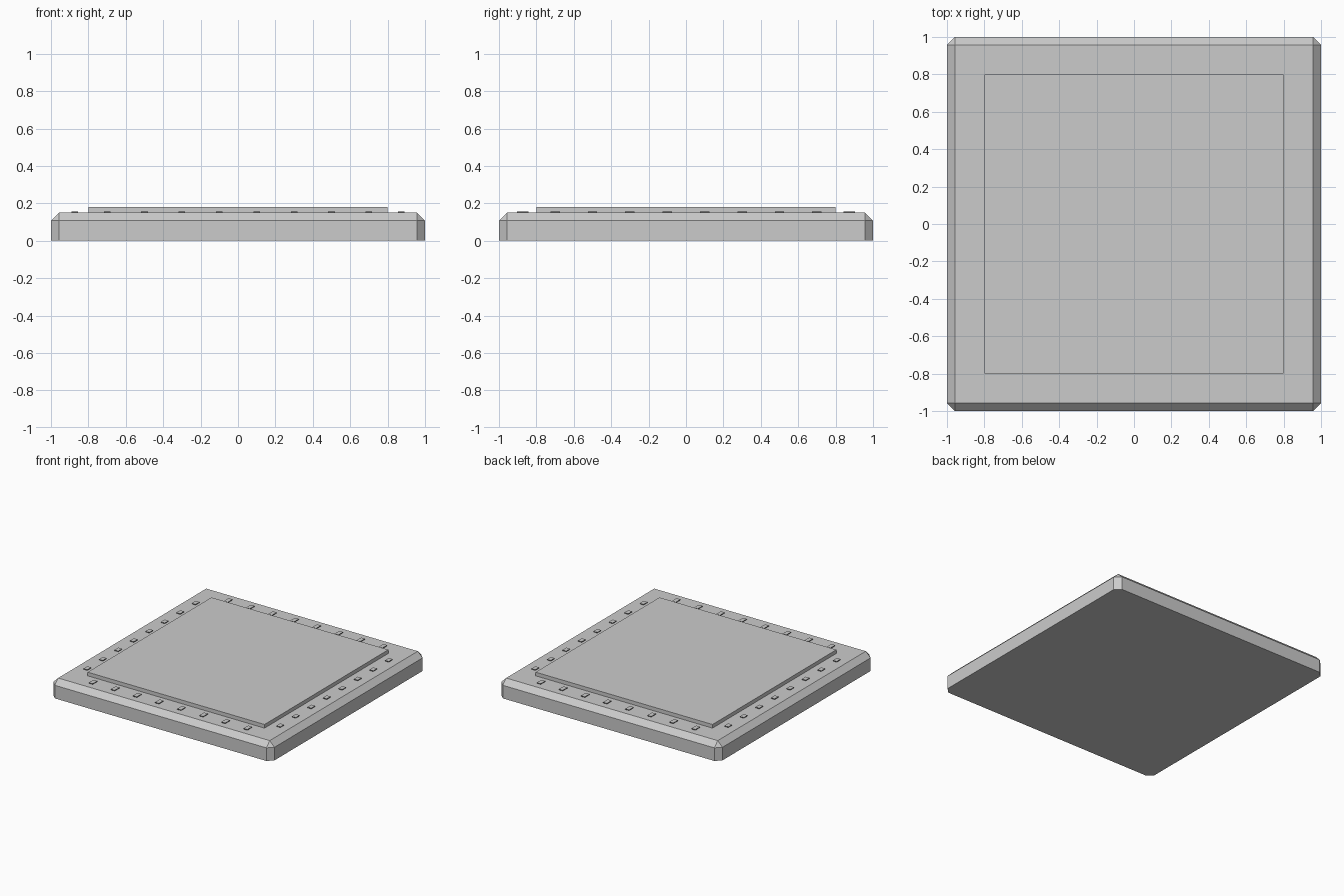
import bpy
import bmesh
from mathutils import Matrix

cube = bpy.data.objects.get("Cube")
if cube:
    bpy.data.objects.remove(cube, do_unlink=True)


def material(name, value):
    mat = bpy.data.materials.new(name)
    mat.use_nodes = True
    color = (value, value, value, 1)
    mat.diffuse_color = color
    mat.node_tree.nodes["Principled BSDF"].inputs["Base Color"].default_value = color
    return mat


grey = material("light grey", 0.6)
dark = material("dark grey", 0.1)


def box(bm, center, size):
    """Add an axis-aligned box and return its vertices."""
    matrix = Matrix.Translation(center) @ Matrix.Diagonal((*size, 1))
    return bmesh.ops.create_cube(bm, size=1, matrix=matrix)["verts"]


def finish(bm, name, mats):
    mesh = bpy.data.meshes.new(name)
    bm.to_mesh(mesh)
    bm.free()
    for mat in mats:
        mesh.materials.append(mat)
    obj = bpy.data.objects.new(name, mesh)
    bpy.context.collection.objects.link(obj)
    return obj


BASE_TOP = 0.15

# Base slab, chamfered on every edge except around the underside
bm = bmesh.new()
box(bm, (0, 0, BASE_TOP / 2), (2, 2, BASE_TOP))
edges = [e for e in bm.edges if max(v.co.z for v in e.verts) > 0.1]
bmesh.ops.bevel(bm, geom=edges, offset=0.043, offset_type='OFFSET',
                segments=1, affect='EDGES', profile=0.5)
finish(bm, "base_slab", [grey])

# Raised playing surface
bm = bmesh.new()
box(bm, (0, 0, BASE_TOP + 0.015), (1.6, 1.6, 0.03))
finish(bm, "raised_panel", [grey])

# Blank square markers along all four borders: grey caps, dark rims
bm = bmesh.new()
for i in range(8):
    along = (i - 3.5) * 0.2
    for side in (-0.873, 0.873):
        box(bm, (along, side, BASE_TOP + 0.003), (0.035, 0.06, 0.006))
        box(bm, (side, along, BASE_TOP + 0.003), (0.035, 0.05, 0.006))
bm.normal_update()
for face in bm.faces:
    face.material_index = 0 if abs(face.normal.z) > 0.5 else 1
finish(bm, "border_markers", [grey, dark])
